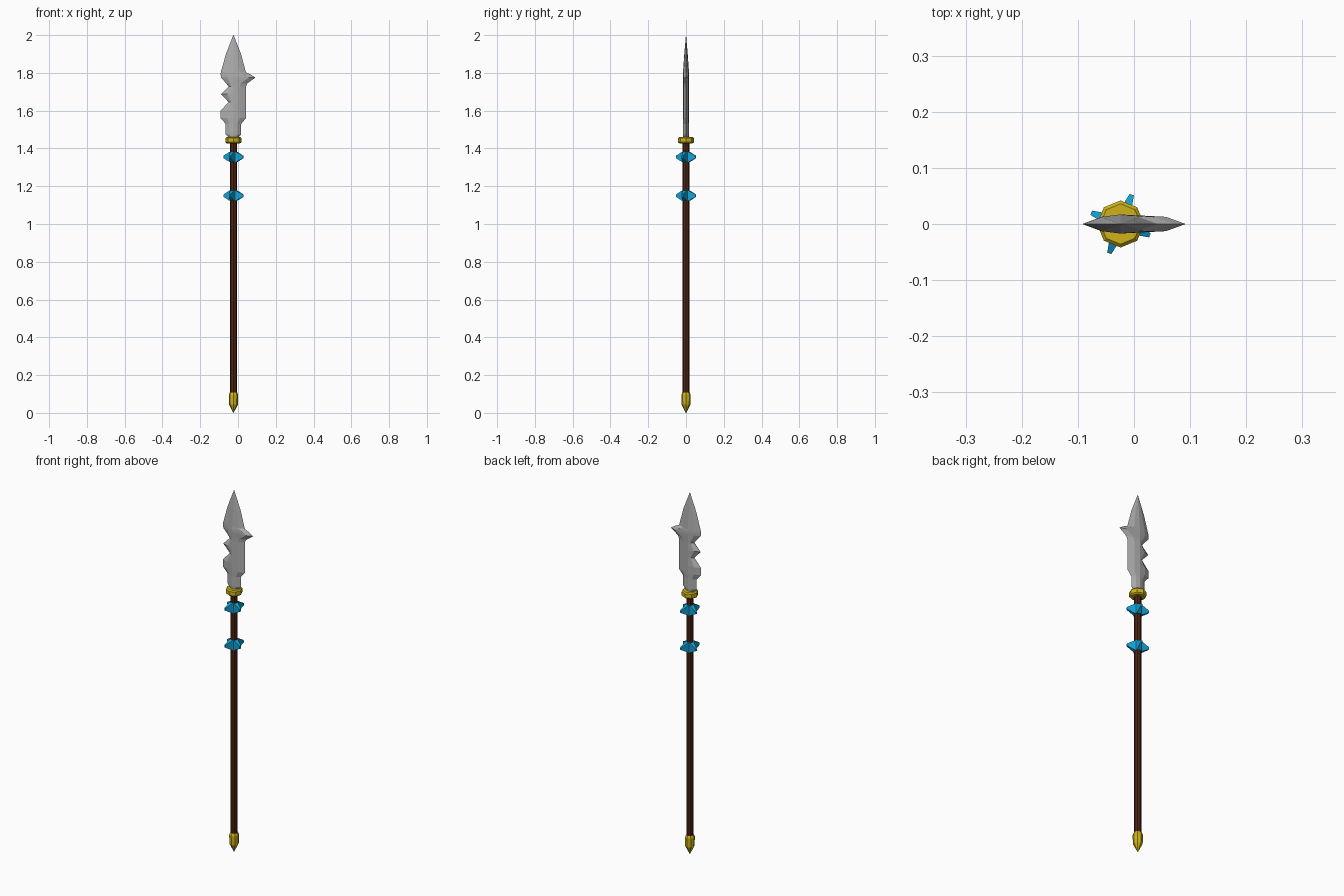
import bpy, bmesh, math
from mathutils import Matrix, Vector

if "Cube" in bpy.data.objects:
    bpy.data.objects.remove(bpy.data.objects["Cube"])

CX = -0.024  # shaft axis


def material(name, rgb):
    m = bpy.data.materials.new(name)
    m.diffuse_color = (*rgb, 1)
    m.use_nodes = True
    m.node_tree.nodes["Principled BSDF"].inputs["Base Color"].default_value = m.diffuse_color
    return m


steel = material("steel grey", (0.42, 0.42, 0.42))
gold = material("gold", (0.62, 0.45, 0.01))
blue = material("bright blue", (0.006, 0.37, 0.68))
wood = material("dark brown wood", (0.075, 0.018, 0.006))


def finish(bm, name, mat):
    bmesh.ops.recalc_face_normals(bm, faces=bm.faces)
    me = bpy.data.meshes.new(name)
    bm.to_mesh(me)
    bm.free()
    me.materials.append(mat)
    ob = bpy.data.objects.new(name, me)
    bpy.context.collection.objects.link(ob)
    return ob


def loft(bm, rings):
    """Join closed rings of points and cap both ends."""
    vs = [[bm.verts.new(p) for p in r] for r in rings]
    n = len(vs[0])
    for a, b in zip(vs, vs[1:]):
        for i in range(n):
            j = (i + 1) % n
            bm.faces.new((a[i], a[j], b[j], b[i]))
    bm.faces.new(vs[0])
    bm.faces.new(vs[-1])


def turned(name, mat, profile, sides=8):
    bm = bmesh.new()
    loft(bm, [[(CX + r * math.cos(2 * math.pi * i / sides),
                r * math.sin(2 * math.pi * i / sides), z)
               for i in range(sides)] for r, z in profile])
    return finish(bm, name, mat)


# Shaft and gold fittings
turned("shaft", wood, [(0.018, 0.09), (0.018, 1.44)])
turned("butt_cap", gold, [(0.001, 0), (0.024, 0.045), (0.025, 0.095), (0.020, 0.107)])
turned("collar", gold, [(0.035, 1.427), (0.042, 1.433), (0.042, 1.455), (0.036, 1.461)])

# Blade: rows of height, left edge, right edge, ridge half thickness
rows = [
    (1.455, -0.048, 0.000, 0.016), (1.475, -0.065, 0.017, 0.017),
    (1.530, -0.065, 0.017, 0.017), (1.560, -0.092, 0.042, 0.017),
    (1.600, -0.092, 0.042, 0.017), (1.645, -0.050, 0.042, 0.017),
    (1.688, -0.090, 0.042, 0.017), (1.728, -0.050, 0.042, 0.017),
    (1.745, -0.063, 0.050, 0.017), (1.775, -0.090, 0.092, 0.017),
    (1.790, -0.092, 0.070, 0.017), (1.803, -0.091, 0.042, 0.016),
    (1.900, -0.064, 0.016, 0.009), (2.000, CX - 0.001, CX + 0.001, 0.0005),
]
bm = bmesh.new()
rings = []
for z, l, r, t in rows:
    bl = l + min(0.035, (CX - l) * 0.5)
    br = r - min(0.035, (r - CX) * 0.5)
    s = t * 0.75
    rings.append([(l, 0, z), (bl, -s, z), (CX, -t, z), (br, -s, z),
                  (r, 0, z), (br, s, z), (CX, t, z), (bl, s, z)])
loft(bm, rings)
finish(bm, "blade", steel)

# Two rings of four blue fins around the shaft
for k, zc in enumerate((1.15, 1.355)):
    bm = bmesh.new()
    for i in range(4):
        rot = Matrix.Rotation(math.radians(69 + 90 * i), 3, 'Z')
        loft(bm, [[rot @ Vector((d, y * w, z * h)) + Vector((CX, 0, zc))
                   for y, z in ((-1, -1), (1, -1), (1, 1), (-1, 1))]
                  for d, w, h in ((0.004, 0.017, 0.029), (0.020, 0.011, 0.026),
                                  (0.056, 0.004, 0.006))])
    finish(bm, f"fin_ring_{k + 1}", blue)
